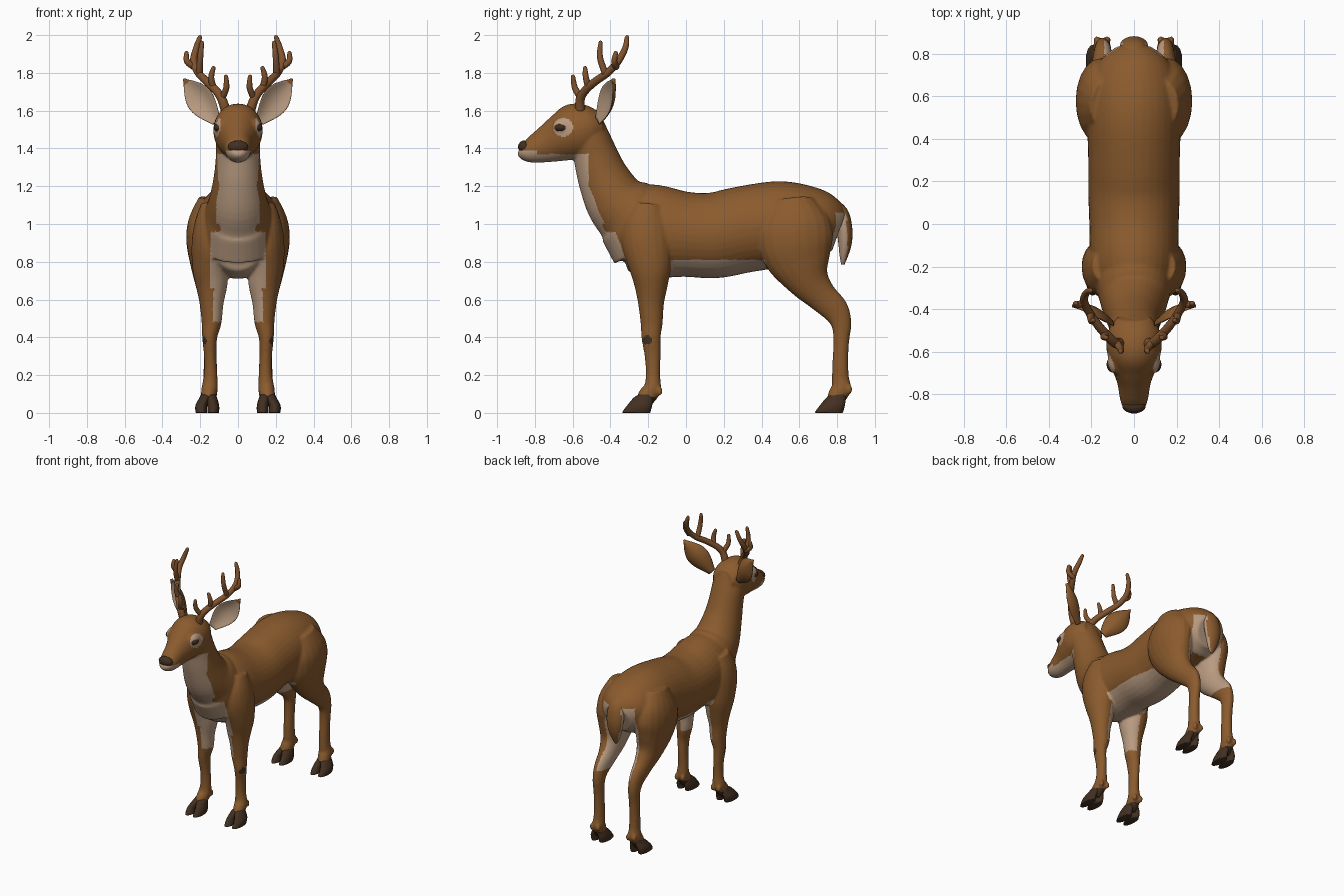
import bpy, bmesh, math
from mathutils import Vector, Matrix

if "Cube" in bpy.data.objects:
    bpy.data.objects.remove(bpy.data.objects["Cube"])


def material(name, rgb):
    m = bpy.data.materials.new(name)
    m.diffuse_color = (*rgb, 1)
    m.use_nodes = True
    m.node_tree.nodes["Principled BSDF"].inputs["Base Color"].default_value = m.diffuse_color
    return m


BROWN = material("brown fur", (0.258, 0.105, 0.027))
CREAM = material("cream fur", (0.485, 0.328, 0.219))
DARK = material("dark hoof", (0.055, 0.029, 0.015))
ANTLER = material("antler brown", (0.215, 0.085, 0.027))
EYE = material("dark eye", (0.05, 0.025, 0.012))


def spline(rows, steps):
    """Catmull-Rom interpolation of rows of numbers."""
    out = []
    for i in range(len(rows) - 1):
        p0, p1 = rows[max(i - 1, 0)], rows[i]
        p2, p3 = rows[i + 1], rows[min(i + 2, len(rows) - 1)]
        for s in range(steps):
            t = s / steps
            out.append([0.5 * (2 * b + (c - a) * t + (2 * a - 5 * b + 4 * c - d) * t * t
                               + (3 * b - a - 3 * c + d) * t ** 3)
                        for a, b, c, d in zip(p0, p1, p2, p3)])
    return out + [list(rows[-1])]


def loft(bm, rows, side=1, steps=5, n=20, flat=False):
    """Skin ellipses (x, y, z, half width, half depth) along a path."""
    pts = spline(rows, steps)
    cs = [Vector((p[0] * side, p[1], p[2])) for p in pts]
    rings = []
    for i, p in enumerate(pts):
        t = (cs[min(i + 1, len(cs) - 1)] - cs[max(i - 1, 0)]).normalized()
        if flat:
            t = Vector((0, 0, 1))
        u = Vector((1, 0, 0))
        u = (u - t * u.dot(t)).normalized()
        v = t.cross(u)
        rings.append([bm.verts.new(cs[i] + u * math.cos(a) * p[3] + v * math.sin(a) * p[4])
                      for a in (2 * math.pi * k / n for k in range(n))])
    for r, q in zip(rings, rings[1:]):
        for k in range(n):
            bm.faces.new((r[k], r[(k + 1) % n], q[(k + 1) % n], q[k]))
    bm.faces.new(rings[0][::-1])
    bm.faces.new(rings[-1])


def ball(bm, loc, radii):
    bmesh.ops.create_uvsphere(bm, u_segments=20, v_segments=12, radius=1,
                              matrix=Matrix.Translation(loc) @ Matrix.Diagonal((*radii, 1)))


def finish(bm, name, mats):
    bmesh.ops.recalc_face_normals(bm, faces=bm.faces)
    me = bpy.data.meshes.new(name)
    bm.to_mesh(me)
    bm.free()
    for m in mats:
        me.materials.append(m)
    ob = bpy.data.objects.new(name, me)
    bpy.context.collection.objects.link(ob)
    me.shade_smooth()
    return ob


# Torso, neck and head
bm = bmesh.new()
loft(bm, [(0, -.40, .93, .10, .13), (0, -.34, .95, .165, .20), (0, -.2, .96, .205, .25),
          (0, 0, .945, .21, .225), (0, .15, .94, .215, .227), (0, .3, .97, .215, .229),
          (0, .5, 1.0, .22, .227), (0, .65, 1.0, .21, .2), (0, .75, .98, .17, .165),
          (0, .81, .96, .1, .11)], n=36)
loft(bm, [(0, -.2, .88, .19, .2), (0, -.28, 1.03, .18, .2), (0, -.37, 1.12, .155, .165),
          (0, -.435, 1.24, .13, .138), (0, -.475, 1.35, .118, .12), (0, -.51, 1.46, .115, .105),
          (0, -.53, 1.54, .10, .09)], n=32)
loft(bm, [(0, -.44, 1.53, .08, .06), (0, -.5, 1.515, .12, .12), (0, -.58, 1.49, .13, .15),
          (0, -.66, 1.455, .11, .127), (0, -.74, 1.42, .08, .098), (0, -.82, 1.39, .066, .068),
          (0, -.865, 1.385, .05, .045), (0, -.885, 1.39, .025, .02)], n=32)
for s in (1, -1):
    # Brow, front leg, hind leg and dewclaws
    ball(bm, (.08 * s, -.645, 1.515), (.044, .062, .05))
    loft(bm, [(.125, -.2, 1.1, .07, .08), (.14, -.21, 1.0, .09, .125), (.145, -.205, .9, .10, .135),
              (.148, -.19, .78, .095, .115), (.14, -.185, .68, .085, .09),
              (.14, -.185, .58, .064, .069), (.14, -.182, .48, .053, .059),
              (.15, -.185, .4, .04, .051), (.147, -.177, .3, .033, .042),
              (.145, -.175, .2, .036, .038), (.15, -.178, .13, .043, .046),
              (.155, -.205, .09, .04, .05), (.16, -.23, .05, .04, .04)], s)
    loft(bm, [(.12, .56, 1.12, .09, .12), (.15, .575, 1.0, .115, .19), (.157, .58, .9, .116, .2),
              (.155, .605, .8, .1, .17), (.15, .65, .7, .08, .115), (.147, .715, .62, .06, .084),
              (.147, .79, .545, .045, .072), (.147, .822, .47, .038, .054),
              (.147, .822, .38, .035, .042), (.147, .817, .27, .035, .042),
              (.147, .818, .18, .037, .046), (.15, .822, .13, .043, .052),
              (.155, .8, .09, .042, .05), (.16, .78, .05, .04, .04)], s)
    for x in (.125, .175):
        ball(bm, (x * s, -.14, .115), (.016, .016, .026))
        ball(bm, (x * s, .865, .125), (.016, .016, .026))
body = finish(bm, "body", [BROWN, CREAM, DARK])

# Fuse the overlapping shapes into one smooth skin
rm = body.modifiers.new("fuse", 'REMESH')
rm.mode, rm.voxel_size = 'VOXEL', 0.008
sm = body.modifiers.new("soften", 'SMOOTH')
sm.factor, sm.iterations = 0.5, 6
skin = bpy.data.meshes.new_from_object(body.evaluated_get(bpy.context.evaluated_depsgraph_get()))
body.modifiers.clear()
body.data = skin
skin.materials.clear()
for m in (BROWN, CREAM, DARK):
    skin.materials.append(m)


def fur(c, n):
    """Coat pattern: 0 brown, 1 cream, 2 dark."""
    x, y, z = abs(c.x), c.y, c.z
    inward = -n.x if c.x > 0 else n.x
    if z < .085:
        return 2                                            # hoof band
    if math.hypot(y + .205, z - .385) < .024 and inward < -.3:
        return 2                                            # leg spot
    if x > .06 and ((y + .65) / .052) ** 2 + ((z - 1.512) / .05) ** 2 < 1:
        return 1                                            # eye ring
    if y < -.6 and (z < 1.35 or (y < -.79 and z < 1.39)):
        return 1                                            # jaw and lips
    if .82 < z < 1.37 and y < -.25:                         # throat
        edge = -.41 - .165 * min((z - .83) / .37, 1)
        if y < edge + (.06 if z > 1 else .04) and x < .115:
            return 1
    if .66 < z < .96 and y < -.25 and x < .145 and n.y < -.4:
        return 1                                            # chest
    if -.08 < y < .42 and z < .81 and z > .6 and inward > -.9:
        return 1                                            # belly
    if -.4 < y < 0 and .48 < z < .82 and (inward > .15 or (n.z < -.4 and x < .12)):
        return 1                                            # inner front leg
    if y > .38 and .55 < z < .95 and inward > .25:
        return 1                                            # inner hind leg
    if y > .66 and .6 < z < 1.06 and x < .13 and n.y > .3:
        return 1                                            # rump patch
    return 0


for p in skin.polygons:
    p.material_index = fur(p.center, p.normal)
skin.shade_smooth()

# Tail, brown on its outer face
bm = bmesh.new()
loft(bm, [(0, .75, 1.11, .05, .04), (0, .815, 1.06, .06, .042), (0, .838, .98, .066, .042),
          (0, .842, .9, .056, .036), (0, .835, .83, .035, .022), (0, .83, .785, .012, .008)])
tail = finish(bm, "tail", [BROWN, CREAM])
for p in tail.data.polygons:
    p.material_index = 0 if p.normal.y > .6 or p.center.z > 1.06 else 1

# Nose and eyes
bm = bmesh.new()
ball(bm, (0, -.856, 1.408), (.055, .033, .034))
finish(bm, "nose", [DARK])
bm = bmesh.new()
for s in (1, -1):
    ball(bm, (.097 * s, -.66, 1.511), (.032, .038, .024))
finish(bm, "eyes", [EYE])

# Cloven hooves: two toes on each foot
bm = bmesh.new()
for s in (1, -1):
    for dy in (0, .51 + .515):
        y = dy - .005 if dy else 0
        for top, low in ((.14, .131), (.175, .194)):
            loft(bm, [(top, y - .212, .098, .02, .036), (top, y - .225, .08, .029, .052),
                      (low, y - .245, .04, .031, .066), (low, y - .262, .006, .031, .074),
                      (low, y - .262, 0, .028, .07)], s, 4, 16, True)
finish(bm, "hooves", [DARK])

# Cupped ears with cream lining
bm = bmesh.new()
d = Vector((.172, .085, .222))
n = Vector((.5, -.85, .1))
n = (n - d * n.dot(d) / d.length_squared).normalized()
w = d.normalized().cross(n)
widths = spline([(v,) for v in (.03, .048, .066, .077, .077, .062, .036, .006)], 3)
N = 24
for s in (1, -1):
    rings = []
    for i, (hw,) in enumerate(widths):
        c = Vector((.11, -.46, 1.545)) + d * (i / (len(widths) - 1))
        ring = []
        for k in range(N):
            u, v = math.cos(2 * math.pi * k / N), math.sin(2 * math.pi * k / N)
            q = c + w * u * hw + n * (v * .011 - (1 - u * u) * hw * .4 + .01)
            ring.append(bm.verts.new((q.x * s, q.y, q.z)))
        rings.append(ring)
    for i, (r, q) in enumerate(zip(rings, rings[1:])):
        for k in range(N):
            f = bm.faces.new((r[k], r[(k + 1) % N], q[(k + 1) % N], q[k]))
            lining = math.sin(2 * math.pi * (k + .5) / N) > .3 and i < len(rings) - 3
            f.material_index = 1 if lining else 0
    bm.faces.new(rings[0])
    bm.faces.new(rings[-1])
finish(bm, "ears", [BROWN, CREAM])

# Antlers: main beam, then tines given as root, middle, tip
beam = [(.065, -.56, 1.6, .026), (.085, -.56, 1.66, .024), (.115, -.535, 1.705, .022),
        (.165, -.48, 1.755, .021), (.21, -.415, 1.8, .02), (.235, -.36, 1.86, .019),
        (.222, -.322, 1.93, .016), (.203, -.313, 1.985, .012), (.2, -.313, 1.999, .004)]
tines = [((.085, -.555, 1.665), (.062, -.588, 1.72), (.064, -.6, 1.79)),
         ((.13, -.515, 1.72), (.142, -.53, 1.775), (.128, -.535, 1.835)),
         ((.205, -.425, 1.79), (.2, -.455, 1.88), (.19, -.452, 1.97)),
         ((.23, -.37, 1.83), (.27, -.38, 1.86), (.273, -.37, 1.915))]
bm = bmesh.new()
for s in (1, -1):
    loft(bm, [(x, y, z, r, r) for x, y, z, r in beam], s, 4, 12)
    for a, b, c in tines:
        loft(bm, [(*a, .018, .018), (*b, .016, .016), (*Vector(b).lerp(Vector(c), .85), .011, .011),
                  (*c, .003, .003)], s, 4, 12)
finish(bm, "antlers", [ANTLER])
